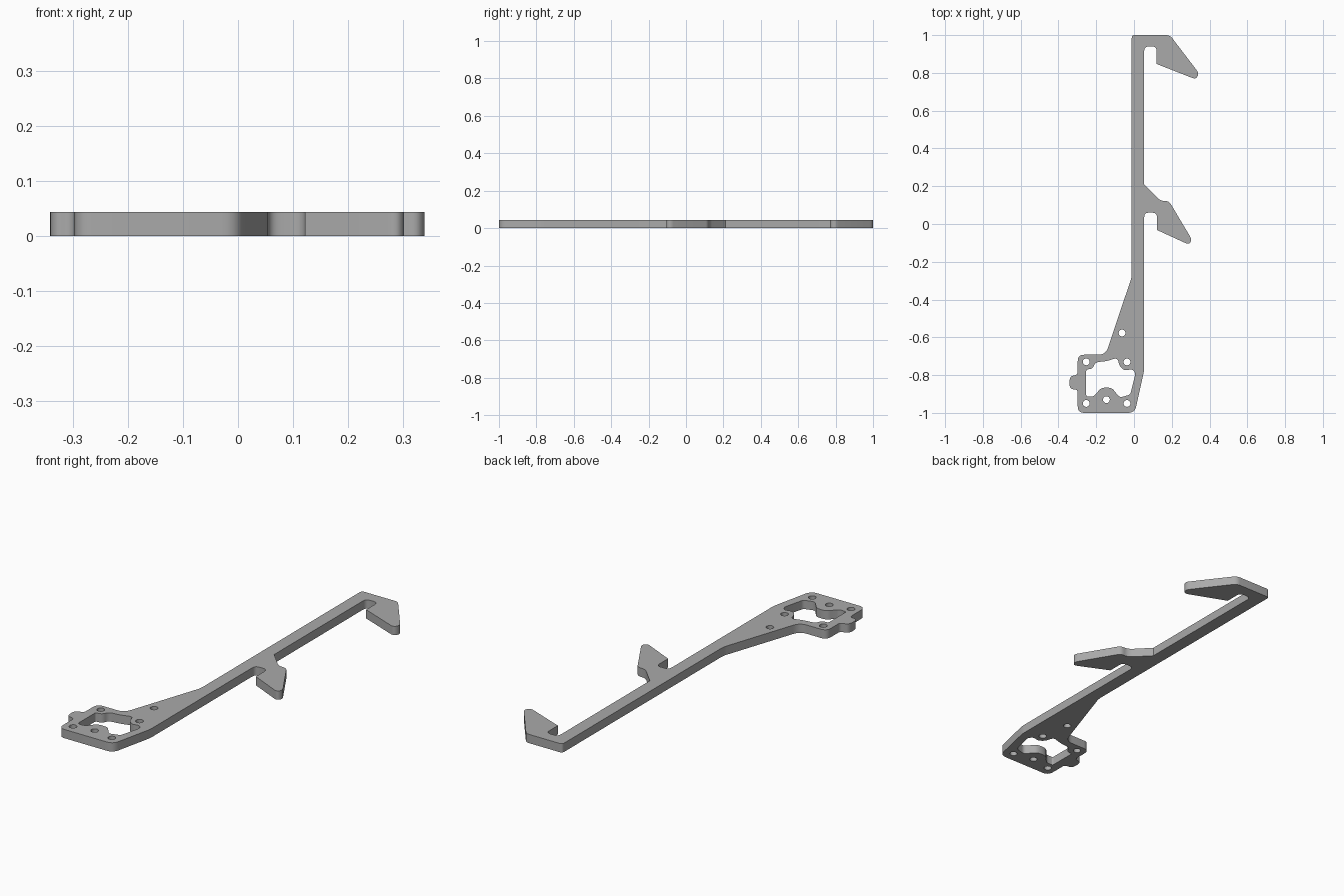
import bpy
import bmesh
from math import sin, cos, tau, radians
from mathutils import Vector

THICK = 0.044

cube = bpy.data.objects.get("Cube")
if cube:
    bpy.data.objects.remove(cube, do_unlink=True)

grey = bpy.data.materials.new("plain grey")
grey.use_nodes = True
colour = (0.4, 0.4, 0.4, 1)
grey.diffuse_color = colour
grey.node_tree.nodes["Principled BSDF"].inputs["Base Color"].default_value = colour


def rounded(corners, steps=6):
    """Round each (x, y, cut) corner, where cut is the length trimmed off its edges."""
    pts = []
    for i, (x, y, cut) in enumerate(corners):
        p = Vector((x, y))
        a = Vector(corners[i - 1][:2]) - p
        b = Vector(corners[(i + 1) % len(corners)][:2]) - p
        if cut == 0:
            pts.append(p)
            continue
        a = p + a.normalized() * min(cut, a.length * 0.48)
        b = p + b.normalized() * min(cut, b.length * 0.48)
        for s in range(steps + 1):
            t = s / steps
            pts.append(a.lerp(p, t).lerp(p.lerp(b, t), t))
    return pts


def circle(x, y, r, n=24):
    return [Vector((x + r * cos(tau * i / n), y + r * sin(tau * i / n))) for i in range(n)]


# Outer edge: top hook, middle hook, mounting plate, side tab, gusset
outline = rounded([
    (-0.012, 1.0, 0.015), (0.19, 1.0, 0.02),
    (0.345, 0.797, 0.02), (0.327, 0.766, 0.02),
    (0.12, 0.847, 0), (0.12, 0.94, 0.025), (0.054, 0.94, 0.025),
    (0.054, 0.21, 0), (0.14, 0.122, 0.025), (0.185, 0.122, 0.02),
    (0.307, -0.083, 0.02), (0.29, -0.109, 0.02),
    (0.122, -0.032, 0), (0.122, 0.06, 0.025), (0.054, 0.06, 0.025),
    (0.054, -0.775, 0.02), (0.004, -1.0, 0.035), (-0.298, -1.0, 0.035),
    (-0.298, -0.875, 0.02), (-0.342, -0.875, 0.035),
    (-0.342, -0.805, 0.035), (-0.298, -0.8, 0.02),
    (-0.298, -0.692, 0.035), (-0.15, -0.692, 0.04), (-0.012, -0.28, 0.02),
])

# Window, with its lower edge curving round the bottom middle hole
window = rounded([
    (-0.253, -0.912, 0.008), (-0.253, -0.77, 0.01), (-0.22, -0.767, 0.02),
    (-0.205, -0.732, 0.02), (-0.145, -0.726, 0.02), (-0.088, -0.708, 0.02),
    (-0.075, -0.757, 0.02), (-0.045, -0.777, 0.015), (-0.01, -0.767, 0.015),
    (0.008, -0.79, 0.015), (-0.02, -0.903, 0.012), (-0.075, -0.919, 0.015),
    (-0.095, -0.895, 0.02), (-0.118, -0.866, 0.03), (-0.174, -0.866, 0.03),
    (-0.197, -0.895, 0.02), (-0.215, -0.914, 0.015),
])

# Screw holes
hole_spots = [(x, y) for x in (-0.253, -0.037) for y in (-0.73, -0.95)]
hole_spots += [(-0.146, -0.93), (-0.063, -0.577)]
loops = [outline, window] + [circle(x, y, 0.018) for x, y in hole_spots]

# Fill the outline around its openings and give it thickness
curve = bpy.data.curves.new("bracket_profile", "CURVE")
curve.dimensions = "2D"
curve.fill_mode = "BOTH"
curve.extrude = THICK / 2
for loop in loops:
    spline = curve.splines.new("POLY")
    spline.points.add(len(loop) - 1)
    for point, p in zip(spline.points, loop):
        point.co = (p.x, p.y, 0, 1)
    spline.use_cyclic_u = True
profile = bpy.data.objects.new("bracket_profile", curve)
bpy.context.collection.objects.link(profile)
bpy.context.view_layer.update()
evaluated = profile.evaluated_get(bpy.context.evaluated_depsgraph_get())
mesh = bpy.data.meshes.new_from_object(evaluated)
bpy.data.objects.remove(profile, do_unlink=True)

# Weld the caps to the walls and stand the bracket on the ground
bm = bmesh.new()
bm.from_mesh(mesh)
bmesh.ops.remove_doubles(bm, verts=bm.verts, dist=0.00005)
bmesh.ops.recalc_face_normals(bm, faces=bm.faces)
bmesh.ops.translate(bm, verts=bm.verts, vec=(0, 0, THICK / 2))
bm.to_mesh(mesh)
bm.free()

bracket = bpy.data.objects.new("hook_bracket", mesh)
bpy.context.collection.objects.link(bracket)
mesh.materials.clear()
mesh.materials.append(grey)
bpy.ops.object.select_all(action="DESELECT")
bracket.select_set(True)
bpy.context.view_layer.objects.active = bracket
bpy.ops.object.shade_smooth_by_angle(angle=radians(30))
